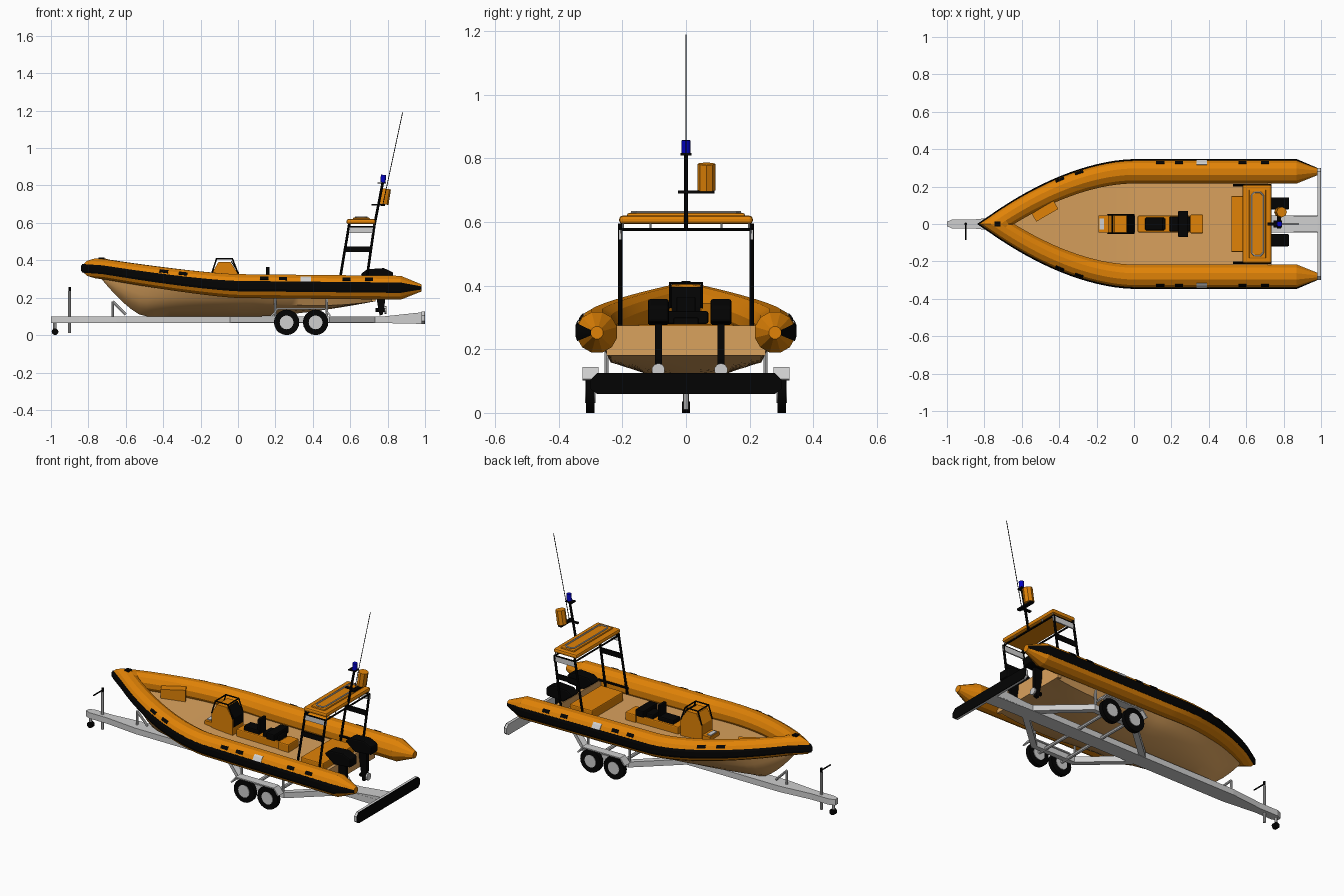
import bpy, bmesh, math
from mathutils import Vector

if "Cube" in bpy.data.objects:
    bpy.data.objects.remove(bpy.data.objects["Cube"], do_unlink=True)


def material(name, rgb):
    m = bpy.data.materials.new(name)
    m.use_nodes = True
    m.diffuse_color = (*rgb, 1)
    m.node_tree.nodes["Principled BSDF"].inputs["Base Color"].default_value = (*rgb, 1)
    return m


ORANGE = material("orange", (0.75, 0.225, 0.002))
TAN = material("tan", (0.7, 0.36, 0.11))
BLACK = material("black", (0.001, 0.001, 0.001))
GREY = material("light grey", (0.62, 0.62, 0.62))
BLUE = material("blue", (0.001, 0.001, 0.55))


def finish(name, bm, mat, bevel=0, smooth=None):
    bmesh.ops.recalc_face_normals(bm, faces=bm.faces)
    me = bpy.data.meshes.new(name)
    bm.to_mesh(me)
    bm.free()
    me.materials.append(mat)
    ob = bpy.data.objects.new(name, me)
    bpy.context.collection.objects.link(ob)
    if bevel:
        mod = ob.modifiers.new("bevel", "BEVEL")
        mod.width, mod.segments = bevel, 2
    if smooth:
        bpy.ops.object.select_all(action="DESELECT")
        ob.select_set(True)
        bpy.context.view_layer.objects.active = ob
        bpy.ops.object.shade_smooth_by_angle(angle=math.radians(smooth))
    return ob


def loft(name, rings, mat, bevel=0, smooth=None):
    """Skin a row of closed rings and cap both ends."""
    bm = bmesh.new()
    rows = [[bm.verts.new(p) for p in ring] for ring in rings]
    n = len(rows[0])
    for a, b in zip(rows, rows[1:]):
        for i in range(n):
            bm.faces.new((a[i], a[(i + 1) % n], b[(i + 1) % n], b[i]))
    bm.faces.new(rows[0])
    bm.faces.new(rows[-1])
    return finish(name, bm, mat, bevel, smooth)


def extrude(name, pts, axis, lo, hi, mat, bevel=0):
    """Extrude a 2D outline along one axis."""
    k = "xyz".index(axis)
    rings = [[(*p[:k], d, *p[k:]) for p in pts] for d in (lo, hi)]
    return loft(name, rings, mat, bevel)


def box(name, x, y, z, mat, bevel=0):
    pts = [(x[0], y[0]), (x[1], y[0]), (x[1], y[1]), (x[0], y[1])]
    return extrude(name, pts, "z", z[0], z[1], mat, bevel)


def rod(name, pts, r, mat, n=8):
    """Straight round bars through a list of points."""
    bm = bmesh.new()
    for p, q in zip(pts, pts[1:]):
        p, q = Vector(p), Vector(q)
        m = (q - p).to_track_quat("Z", "Y").to_matrix().to_4x4()
        m.translation = (p + q) / 2
        bmesh.ops.create_cone(bm, cap_ends=True, segments=n, radius1=r,
                              radius2=r, depth=(q - p).length, matrix=m)
    return finish(name, bm, mat, smooth=35 if n > 8 else None)


# Lines of the boat: t runs from 0 amidships to 1 at the bow
BOW, STERN = -0.74, 0.98
def bow_t(x): return max(0, x / BOW)
def tube_y(x): return 0.28 * (1 - bow_t(x) ** 1.8)
def tube_z(x): return 0.262 - 0.01 * max(x, 0) + 0.095 * bow_t(x) ** 1.3
def tube_r(x): return 0.066 - 0.011 * bow_t(x) - 0.046 * max(0, (x - 0.87) / 0.11)


def sweep(name, xs, section, mat, s):
    """Sweep (angle, scale) points along the tube line on side s."""
    rings = []
    for x in xs:
        d = (tube_y(x + 0.002) - tube_y(x)) / 0.002
        length = math.hypot(1, d)
        nx, ny = -d / length, 1 / length
        if x <= BOW:
            nx, ny = -length / d, 0
        ring = []
        for deg, k in section:
            a, r = math.radians(deg), tube_r(x) * k
            c = r * math.cos(a)
            ring.append((x + nx * c, s * (tube_y(x) + ny * c), tube_z(x) + r * math.sin(a)))
        rings.append(ring)
    return loft(name, rings, mat, smooth=20)


xs = [BOW + i * -BOW / 16 for i in range(17)] + [0.3, 0.6, 0.87, STERN]
circle = [(15 + 30 * i, 1) for i in range(12)]
strake = [(-24, 0.95), (-24, 1.03), (-12, 1.04), (12, 1.04), (24, 1.03), (24, 0.95)]
handle = [(32, 0.95), (32, 1.02), (45, 1.04), (50, 1.03), (50, 0.95)]
patch = [(24, 0.95), (24, 1.02), (45, 1.03), (55, 1.02), (55, 0.95)]
for s, side in ((-1, "front"), (1, "back")):
    sweep(f"{side}_tube", xs, circle, ORANGE, s)
    sweep(f"{side}_rub_strake", xs, strake, BLACK, s)
    for i, x in enumerate((-0.38, -0.28, 0.14, 0.24, 0.58, 0.7)):
        sweep(f"{side}_handle_{i}", (x - 0.022, x + 0.022), handle, BLACK, s)
    sweep(f"{side}_patch", (0.335, 0.39), patch, GREY, s)


# Hull and deck
def hull_ring(x):
    y, g = 0.97 * tube_y(x), tube_z(x) - 0.03
    aft = max(0, (x - 0.1) / 0.63)
    keel = 0.1 + 0.2 * max(0, (-x - 0.5) / 0.23) ** 1.4 + 0.08 * aft ** 1.5
    side = [(k * y, keel + f * (g - keel)) for k, f in
            ((1, 1), (0.87, 0.6 * (1 - aft)), (0.7, 0.38 * (1 - aft)), (0.48, 0.19 * (1 - aft)))]
    return [(x, *p) for p in side] + [(x, 0, keel)] + [(x, -a, b) for a, b in reversed(side)]


loft("hull", [hull_ring(-0.73 + 1.46 * i / 36) for i in range(37)], TAN, smooth=40)
box("transom", (0.715, 0.735), (-0.25, 0.25), (0.18, 0.275), TAN)
box("bow_cleat", (-0.745, -0.715), (-0.014, 0.014), (0.395, 0.415), BLACK)
locker = box("bow_locker", (-0.068, 0.068), (-0.033, 0.033), (0.26, 0.345), ORANGE)
locker.location = (-0.48, 0.075, 0)
locker.rotation_euler.z = math.radians(30)

# Steering console
extrude("console", [(-0.14, 0.22), (-0.14, 0.33), (-0.105, 0.39), (-0.04, 0.39), (0, 0.33), (0, 0.22)],
        "y", -0.05, 0.05, ORANGE)
extrude("dashboard", [(-0.038, 0.392), (-0.034, 0.396), (0.005, 0.335), (0.005, 0.28), (0, 0.28), (0, 0.332)],
        "y", -0.045, 0.045, BLACK)
for y in (-0.05, 0.05):
    rod("windscreen_frame", [(-0.14, y, 0.33), (-0.115, y, 0.408), (-0.03, y, 0.408), (0, y, 0.33)], 0.004, BLACK)
for x in (-0.115, -0.03):
    rod("windscreen_bar", [(x, -0.052, 0.408), (x, 0.052, 0.408)], 0.004, BLACK)
box("console_step", (-0.19, -0.14), (-0.045, 0.045), (0.22, 0.27), ORANGE)
box("console_step_pad", (-0.185, -0.16), (-0.03, 0.03), (0.268, 0.276), GREY)

# Straddle seats
box("seat_base", (0.02, 0.3), (-0.045, 0.045), (0.22, 0.275), ORANGE, 0.006)
box("front_seat_cushion", (0.06, 0.165), (-0.034, 0.034), (0.27, 0.3), BLACK, 0.006)
box("front_seat_back", (0.15, 0.168), (-0.03, 0.03), (0.29, 0.365), BLACK, 0.004)
box("rear_seat_cushion", (0.19, 0.3), (-0.04, 0.04), (0.27, 0.3), BLACK, 0.006)
box("rear_seat_back", (0.235, 0.29), (-0.07, 0.07), (0.28, 0.32), BLACK, 0.006)
box("rear_seat_locker", (0.3, 0.37), (-0.05, 0.05), (0.22, 0.275), ORANGE, 0.006)
box("stern_bench", (0.52, 0.67), (-0.15, 0.15), (0.22, 0.28), ORANGE, 0.006)

# Stern arch with roof
for s in (-1, 1):
    y = 0.207 * s
    rod("arch_front_leg", [(0.535, y, 0.24), (0.595, y, 0.595)], 0.007, BLACK)
    rod("arch_rear_leg", [(0.68, y, 0.24), (0.728, y, 0.58)], 0.007, BLACK)
    rod("arch_foot_rail", [(0.53, y, 0.275), (0.73, y, 0.275)], 0.007, BLACK)
    rod("arch_top_rail", [(0.592, y, 0.577), (0.727, y, 0.577)], 0.005, BLACK)
    for k in (0.54, 0.96):
        rod("roof_strut", [(0.727, y * k, 0.577), (0.727, y * k, 0.6)], 0.003, GREY)
    for name, z, h, mat in (("upper_panel", 0.545, 0.03, GREY), ("lower_panel", 0.443, 0.03, BLACK)):
        dx = (z - 0.24) * 0.16
        extrude(name, [(0.537 + dx, z), (0.682 + dx, z), (0.685 + dx, z + h), (0.541 + dx, z + h)],
                "y", y - 0.004, y + 0.004, mat)
for x in (0.592, 0.727):
    rod("arch_cross_bar", [(x, -0.207, 0.577), (x, 0.207, 0.577)], 0.005, BLACK)
box("roof", (0.58, 0.735), (-0.21, 0.21), (0.594, 0.62), ORANGE, 0.01)
box("roof_raised_panel", (0.615, 0.705), (-0.185, 0.185), (0.615, 0.628), ORANGE, 0.005)
rod("roof_rail", [(0.63, -0.155, 0.631), (0.63, 0.155, 0.631), (0.645, 0.17, 0.631), (0.675, 0.17, 0.631),
                  (0.69, 0.155, 0.631), (0.69, -0.155, 0.631), (0.675, -0.17, 0.631),
                  (0.645, -0.17, 0.631), (0.63, -0.155, 0.631)], 0.004, GREY)

# Mast, radar, beacon, aerial
rod("mast", [(0.727, 0, 0.577), (0.775, 0, 0.82)], 0.007, BLACK)
box("radar_arm", (0.765, 0.787), (-0.025, 0.09), (0.69, 0.7), BLACK)
box("mast_bracket", (0.715, 0.78), (-0.008, 0.008), (0.692, 0.7), BLACK)
rod("radar", [(0.777, 0.064, 0.7), (0.79, 0.064, 0.783)], 0.028, ORANGE, 8)
box("beacon_bracket", (0.745, 0.79), (-0.018, 0.018), (0.81, 0.817), BLACK)
rod("beacon", [(0.775, 0, 0.817), (0.778, 0, 0.857)], 0.014, BLUE, 12)
rod("aerial", [(0.775, 0, 0.7), (0.88, 0, 1.19)], 0.002, BLACK, 6)

# Twin outboard engines
for y in (-0.087, 0.11):
    extrude("engine_cowl", [(0.655, 0.325), (0.69, 0.352), (0.78, 0.358), (0.83, 0.335), (0.83, 0.285), (0.72, 0.275)],
            "y", y - 0.033, y + 0.033, BLACK, 0.008)
    extrude("engine_leg", [(0.73, 0.28), (0.785, 0.28), (0.785, 0.17), (0.775, 0.11), (0.757, 0.105), (0.745, 0.17)],
            "y", y - 0.011, y + 0.011, BLACK)
    rod("gearcase", [(0.735, y, 0.135), (0.785, y, 0.135)], 0.011, BLACK, 10)
    rod("propeller", [(0.783, y, 0.135), (0.793, y, 0.135)], 0.021, GREY, 10)

# Trailer frame
half = [(-1, 0.012), (-0.97, 0.025), (-0.85, 0.025), (-0.65, 0.045), (0.985, 0.045)]
extrude("trailer_spine", half + [(x, -y) for x, y in reversed(half)], "z", 0.065, 0.1, GREY)
extrude("spine_tail", [(0.75, 0.065), (0.75, 0.097), (0.985, 0.122), (0.985, 0.06)], "y", -0.044, 0.044, GREY)
bar = [(-0.3, 0.075), (-0.28, 0.06), (0.28, 0.06), (0.3, 0.075), (0.3, 0.105), (0.28, 0.125), (-0.28, 0.125), (-0.3, 0.105)]
extrude("light_bar", bar, "x", 0.982, 0.996, GREY)
extrude("light_bar_face", bar, "x", 0.996, 1.0, BLACK)
for s, side in ((-1, "front"), (1, "back")):
    outer = [(-0.06, 0.03), (0.2, 0.262), (0.49, 0.262), (0.75, 0.03)]
    inner = [(0.7, 0.03), (0.475, 0.232), (0.215, 0.232), (-0.01, 0.03)]
    extrude(f"{side}_side_arm", [(x, s * y) for x, y in outer + inner], "z", 0.067, 0.1, GREY)
    for x in (0.2, 0.475):
        rod(f"{side}_hull_support", [(x, 0.25 * s, 0.09), (x, 0.25 * s, 0.2)], 0.007, GREY)
    fender = [(0.178, 0.106), (0.21, 0.145), (0.465, 0.145), (0.497, 0.106), (0.49, 0.102),
              (0.462, 0.138), (0.213, 0.138), (0.185, 0.102)]
    lo, hi = sorted((0.275 * s, 0.325 * s))
    extrude(f"{side}_fender", fender, "y", lo, hi, GREY)
    for x in (0.26, 0.415):
        rod(f"{side}_tyre", [(x, 0.287 * s, 0.068), (x, 0.314 * s, 0.068)], 0.068, BLACK, 20)
        rod(f"{side}_wheel_hub", [(x, 0.284 * s, 0.068), (x, 0.317 * s, 0.068)], 0.037, GREY, 16)
for x in (0.26, 0.415):
    rod("axle", [(x, -0.285, 0.075), (x, 0.285, 0.075)], 0.01, GREY)

# Bow stop, winch post and jockey wheel
rod("bow_stop", [(-0.67, 0, 0.1), (-0.67, 0, 0.18), (-0.6, 0, 0.11)], 0.007, GREY)
rod("winch_post", [(-0.9, 0, 0.01), (-0.9, 0, 0.235)], 0.008, GREY)
rod("winch_handle", [(-0.9, 0, 0.23), (-0.9, 0, 0.258)], 0.007, BLACK)
rod("winch_crank", [(-0.9, 0, 0.245), (-0.9, -0.085, 0.245)], 0.004, BLACK)
rod("jockey_stem", [(-0.98, 0, 0.03), (-0.98, 0, 0.08)], 0.009, GREY)
rod("jockey_wheel", [(-0.978, -0.012, 0.018), (-0.978, 0.012, 0.018)], 0.018, BLACK, 12)
